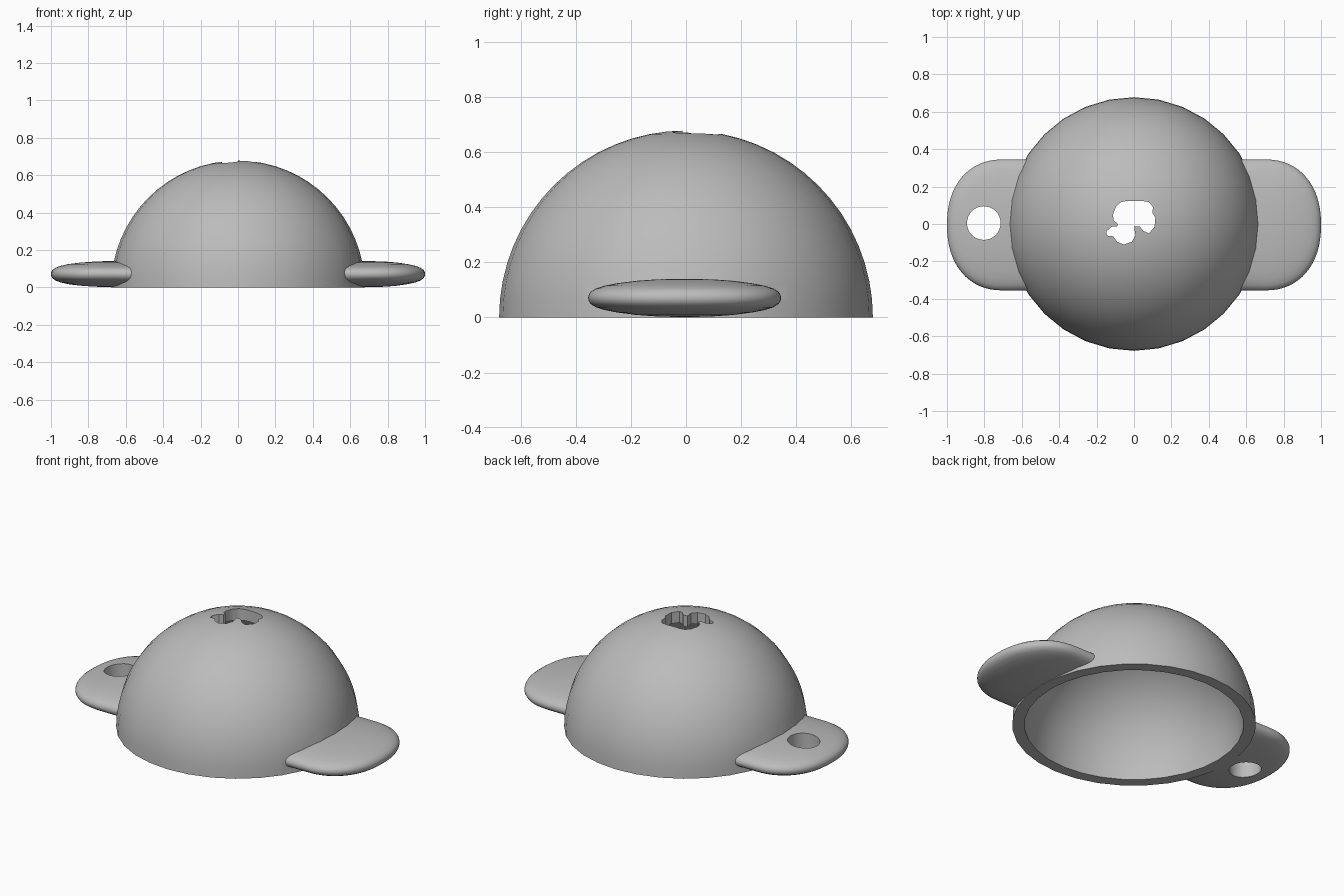
import bpy, bmesh, math
from mathutils import Matrix

default = bpy.data.objects.get("Cube")
if default:
    bpy.data.objects.remove(default, do_unlink=True)

grey = bpy.data.materials.new("plain_grey")
grey.use_nodes = True
colour = (0.5, 0.5, 0.5, 1)
grey.diffuse_color = colour
grey.node_tree.nodes["Principled BSDF"].inputs["Base Color"].default_value = colour

OUTER, INNER = 0.678, 0.61


def make_object(name, bm):
    bmesh.ops.recalc_face_normals(bm, faces=bm.faces)
    mesh = bpy.data.meshes.new(name)
    bm.to_mesh(mesh)
    bm.free()
    mesh.materials.append(grey)
    obj = bpy.data.objects.new(name, mesh)
    bpy.context.collection.objects.link(obj)
    return obj


def sphere(name, radius, segments, rings, half=False):
    bm = bmesh.new()
    bmesh.ops.create_uvsphere(bm, u_segments=segments, v_segments=rings, radius=radius)
    if half:
        bmesh.ops.bisect_plane(bm, geom=bm.verts[:] + bm.edges[:] + bm.faces[:],
                               plane_co=(0, 0, 0), plane_no=(0, 0, 1), clear_inner=True)
        bmesh.ops.holes_fill(bm, edges=[e for e in bm.edges if e.is_boundary])
    return make_object(name, bm)


def loft(name, rings):
    """Skin a stack of closed rings and cap both ends."""
    bm = bmesh.new()
    loops = [[bm.verts.new(p) for p in ring] for ring in rings]
    n = len(loops[0])
    for a, b in zip(loops, loops[1:]):
        for i in range(n):
            j = (i + 1) % n
            bm.faces.new((a[i], a[j], b[j], b[i]))
    bm.faces.new(loops[0][::-1])
    bm.faces.new(loops[-1])
    return make_object(name, bm)


def combine(target, tool, operation):
    mod = target.modifiers.new("cut", 'BOOLEAN')
    mod.operation = operation
    mod.solver = 'EXACT'
    mod.object = tool
    bpy.context.view_layer.objects.active = target
    bpy.ops.object.modifier_apply(modifier=mod.name)
    bpy.data.objects.remove(tool, do_unlink=True)


# Side tabs: pillowy lobes with a rounded outer end
def tab(name, side):
    half = [(0.1, 0.069), (0.3, 0.067), (0.5, 0.062), (0.7, 0.053), (0.83, 0.044),
            (0.92, 0.034), (0.975, 0.022), (0.995, 0.01)]
    profile = [(s, -z) for s, z in half] + [(1, 0)] + half[::-1]
    rings = []
    for s, z in profile:
        ring = [(side * 0.4, -0.35 * s - 0.005, z + 0.071)]
        for i in range(33):
            t = math.pi * (i / 32 - 0.5)
            c = max(math.cos(t), 0) ** 0.9
            y = math.copysign(abs(math.sin(t)) ** 0.9, t)
            ring.append((side * (0.7 + 0.3 * s * c), 0.35 * s * y - 0.005, z + 0.071))
        ring.append((side * 0.4, 0.35 * s - 0.005, z + 0.071))
        rings.append(ring)
    return loft(name, rings)


# Domed shell with both tabs joined on, then hollowed
dome = sphere("dome_with_tabs", OUTER, 32, 32, half=True)
combine(dome, tab("left_tab", 1), 'UNION')
combine(dome, tab("right_tab", -1), 'UNION')
combine(dome, sphere("hollow", INNER, 32, 32), 'DIFFERENCE')

# Round hole through the right tab
bm = bmesh.new()
bmesh.ops.create_cone(bm, cap_ends=True, segments=32, radius1=0.09, radius2=0.09, depth=0.6,
                      matrix=Matrix.Translation((-0.803, 0.005, 0.07)))
combine(dome, make_object("tab_hole", bm), 'DIFFERENCE')

# Irregular lobed opening at the crown
outline = [(-.075, .115), (-.04, .124), (.04, .124), (.08, .117), (.102, .09), (.098, .06),
           (.114, .035), (.11, -.015), (.08, -.05), (.05, -.037), (.03, -.013), (0, -.013),
           (.008, -.06), (-.012, -.095), (-.055, -.11), (-.09, -.095), (-.112, -.066),
           (-.145, -.062), (-.148, -.04), (-.12, -.015), (-.09, -.012), (-.086, 0),
           (-.11, .02), (-.112, .05), (-.098, .09)]
opening = loft("crown_opening", [[(x, y, z) for x, y in outline] for z in (0.4, 0.9)])
combine(dome, opening, 'DIFFERENCE')

# Smooth surfaces with crisp rims
bpy.ops.object.select_all(action='DESELECT')
dome.select_set(True)
bpy.context.view_layer.objects.active = dome
bpy.ops.object.shade_smooth_by_angle(angle=math.radians(35))
